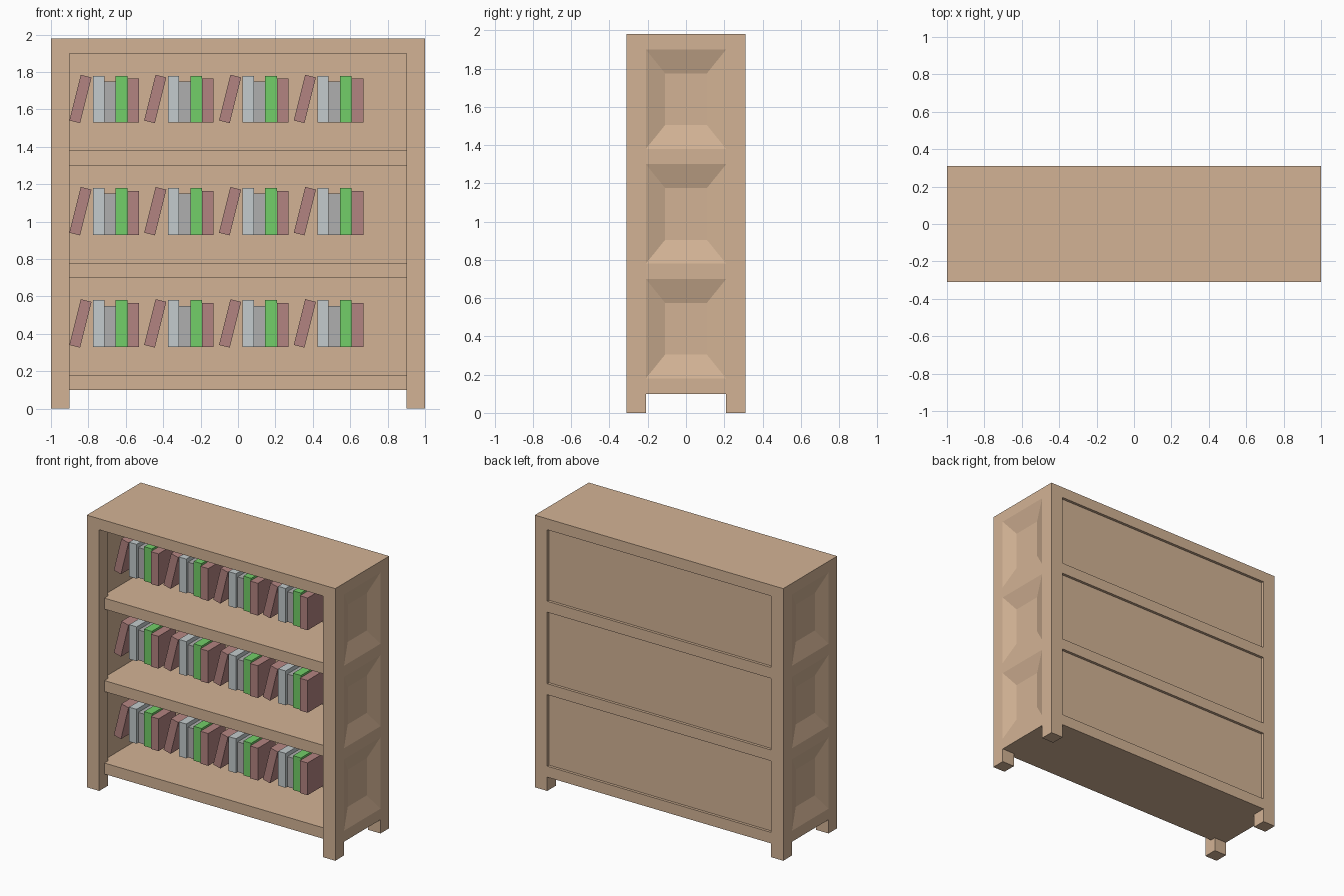
import bpy, bmesh, math

if "Cube" in bpy.data.objects:
    bpy.data.objects.remove(bpy.data.objects["Cube"])


def material(name, rgb):
    m = bpy.data.materials.new(name)
    m.diffuse_color = (*rgb, 1)
    m.use_nodes = True
    m.node_tree.nodes["Principled BSDF"].inputs["Base Color"].default_value = m.diffuse_color
    return m


WOOD = material("wood", (0.65, 0.45, 0.30))
RED = material("red_cover", (0.45, 0.23, 0.22))
PALE = material("pale_cover", (0.55, 0.60, 0.61))
GREY = material("grey_cover", (0.43, 0.43, 0.43))
GREEN = material("green_cover", (0.17, 0.62, 0.14))


def finish(name, bm, mat):
    bmesh.ops.recalc_face_normals(bm, faces=bm.faces)
    me = bpy.data.meshes.new(name)
    bm.to_mesh(me)
    bm.free()
    me.materials.append(mat)
    ob = bpy.data.objects.new(name, me)
    bpy.context.collection.objects.link(ob)
    return ob


def box(name, x, y, z, mat=WOOD, tilt=0.0):
    """Box from (min, max) ranges, optionally tilted about its own y axis."""
    bm = bmesh.new()
    bmesh.ops.create_cube(bm, size=1)
    bmesh.ops.scale(bm, verts=bm.verts, vec=[r[1] - r[0] for r in (x, y, z)])
    ob = finish(name, bm, mat)
    ob.location = [(r[0] + r[1]) / 2 for r in (x, y, z)]
    ob.rotation_euler.y = tilt
    return ob


def mirror_x(ob, both=False):
    ob.modifiers.new("mirror", "MIRROR").use_axis = (True, both, False)
    # mirror about the world centre
    ob.data.transform(ob.matrix_basis)
    ob.matrix_basis.identity()
    return ob


BAYS = [0.18, 0.78, 1.38]   # shelf tops
BAY_H = 0.52

# corner posts (run down to form the legs)
mirror_x(box("corner_post", (0.90, 1.0), (-0.31, -0.21), (0, 1.90)), both=True)

# top board
box("top_board", (-1, 1), (-0.31, 0.31), (1.90, 1.98))


# side panel with a sloped recess for each bay
def side_recess(z0):
    zc, hy, hz = z0 + BAY_H / 2, 0.21, BAY_H / 2
    bm = bmesh.new()
    rings = []
    for x, s in ((0.93, 1), (1.0, 1), (0.96, 0.52)):
        rings.append([bm.verts.new((x, a * hy * s, zc + b * hz * s))
                      for a, b in ((-1, -1), (1, -1), (1, 1), (-1, 1))])
    for r, q in zip(rings, rings[1:]):
        for i in range(4):
            j = (i + 1) % 4
            bm.faces.new((r[i], r[j], q[j], q[i]))
    bm.faces.new(rings[0])
    bm.faces.new(rings[-1])
    mirror_x(finish("side_panel", bm, WOOD))


for z in BAYS:
    side_recess(z)
    mirror_x(box("side_rail", (0.93, 1.0), (-0.21, 0.21), (z - 0.08, z)))
    # shelf, flush rear rail and inset back panel
    box("shelf_inner", (-0.93, 0.93), (-0.21, 0.21), (z - 0.08, z))
    box("shelf_lip", (-0.90, 0.90), (-0.25, -0.21), (z - 0.08, z))
    box("rear_rail", (-0.90, 0.90), (0.21, 0.31), (z - 0.08, z))
    box("back_panel", (-0.90, 0.90), (0.27, 0.29), (z, z + BAY_H))

# books: name, x start, x end, height, front y, material
BOOKS = [
    ("pale_book", -0.775, -0.715, 0.25, -0.145, PALE),
    ("grey_book", -0.715, -0.655, 0.22, -0.125, GREY),
    ("green_book", -0.655, -0.592, 0.25, -0.145, GREEN),
    ("red_book", -0.592, -0.53, 0.235, -0.157, RED),
]
for shelf in BAYS:
    z = shelf + 0.15
    for g in range(4):
        dx = g * 0.4
        for name, x0, x1, h, y, mat in BOOKS:
            box(name, (x0 + dx, x1 + dx), (y, y + 0.2), (z, z + h), mat)
        box("leaning_book", (-0.872 + dx, -0.813 + dx), (-0.14, 0.06),
            (z, z + 0.252), RED, tilt=math.radians(14))
